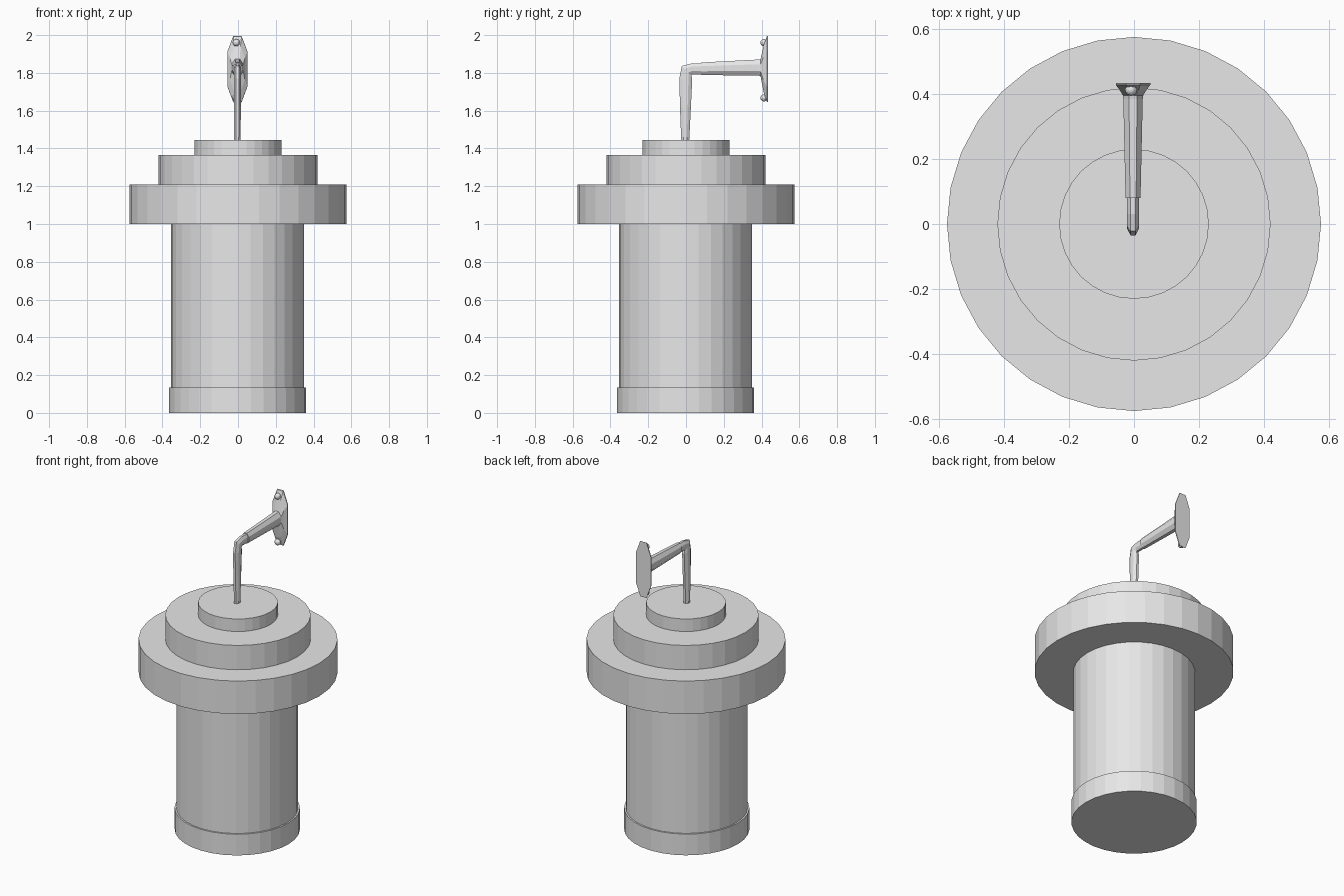
import bpy, bmesh, math
from mathutils import Vector

if "Cube" in bpy.data.objects:
    bpy.data.objects.remove(bpy.data.objects["Cube"])

CX = -0.003
grey = bpy.data.materials.new("light_grey")
grey.diffuse_color = (0.8, 0.8, 0.8, 1)
grey.use_nodes = True
grey.node_tree.nodes["Principled BSDF"].inputs["Base Color"].default_value = grey.diffuse_color


def finish(name, bm):
    bmesh.ops.recalc_face_normals(bm, faces=bm.faces)
    mesh = bpy.data.meshes.new(name)
    bm.to_mesh(mesh)
    bm.free()
    mesh.materials.append(grey)
    obj = bpy.data.objects.new(name, mesh)
    bpy.context.collection.objects.link(obj)
    return obj


def disc(name, radius, z0, z1, x=0.0):
    bm = bmesh.new()
    bmesh.ops.create_cone(bm, cap_ends=True, segments=32, radius1=radius,
                          radius2=radius, depth=z1 - z0)
    bmesh.ops.translate(bm, verts=bm.verts, vec=(x, x, (z0 + z1) / 2))
    return finish(name, bm)


def loft(name, sections):
    """Eight-sided loft; section = y, z, tilt (0 = rising, 90 = forward), half width, half height, shoulder."""
    bm = bmesh.new()
    rings = []
    for y, z, tilt, w, h, k in sections:
        a = math.radians(tilt)
        up = Vector((0, -math.cos(a), math.sin(a)))
        outline = [(1, k), (.41, 1), (-.41, 1), (-1, k),
                   (-1, -k), (-.41, -1), (.41, -1), (1, -k)]
        rings.append([bm.verts.new(Vector((CX + u * w, y, z)) + up * (v * h))
                      for u, v in outline])
    for r, s in zip(rings, rings[1:]):
        for i in range(8):
            j = (i + 1) % 8
            bm.faces.new((r[i], r[j], s[j], s[i]))
    bm.faces.new(rings[0])
    bm.faces.new(rings[-1])
    return finish(name, bm)


# Stacked round housing
disc("base_ring", 0.362, 0.0, 0.135, CX)
disc("body", 0.352, 0.10, 1.005, CX)
disc("wide_cap", 0.575, 1.0, 1.21)
disc("middle_cap", 0.42, 1.21, 1.365)
disc("top_cap", 0.23, 1.365, 1.445)

# Bent stem and arm
loft("stem", [
    (-.004, 1.43, 0, .017, .020, .41),
    (-.004, 1.46, 0, .017, .022, .41),
    (-.003, 1.62, 0, .018, .029, .41),
    (-.001, 1.77, 0, .018, .034, .41),
    (.003, 1.812, 45, .018, .035, .41),
    (.030, 1.821, 90, .018, .029, .41),
    (.090, 1.821, 90, .018, .029, .41),
])
loft("arm", [
    (.080, 1.822, 90, .023, .033, .41),
    (.390, 1.828, 90, .030, .043, .41),
])

# Flared wall plate
loft("wall_plate", [
    (.385, 1.828, 90, .030, .043, .41),
    (.395, 1.827, 90, .031, .046, .41),
    (.410, 1.822, 90, .040, .120, .50),
    (.428, 1.820, 90, .053, .173, .53),
    (.434, 1.820, 90, .053, .176, .53),
])

# Round screw heads
for label, z in (("upper", 1.96), ("lower", 1.668)):
    bm = bmesh.new()
    bmesh.ops.create_uvsphere(bm, u_segments=12, v_segments=8, radius=0.019)
    bmesh.ops.translate(bm, verts=bm.verts, vec=(CX - .006, .413, z))
    finish(label + "_screw", bm)
